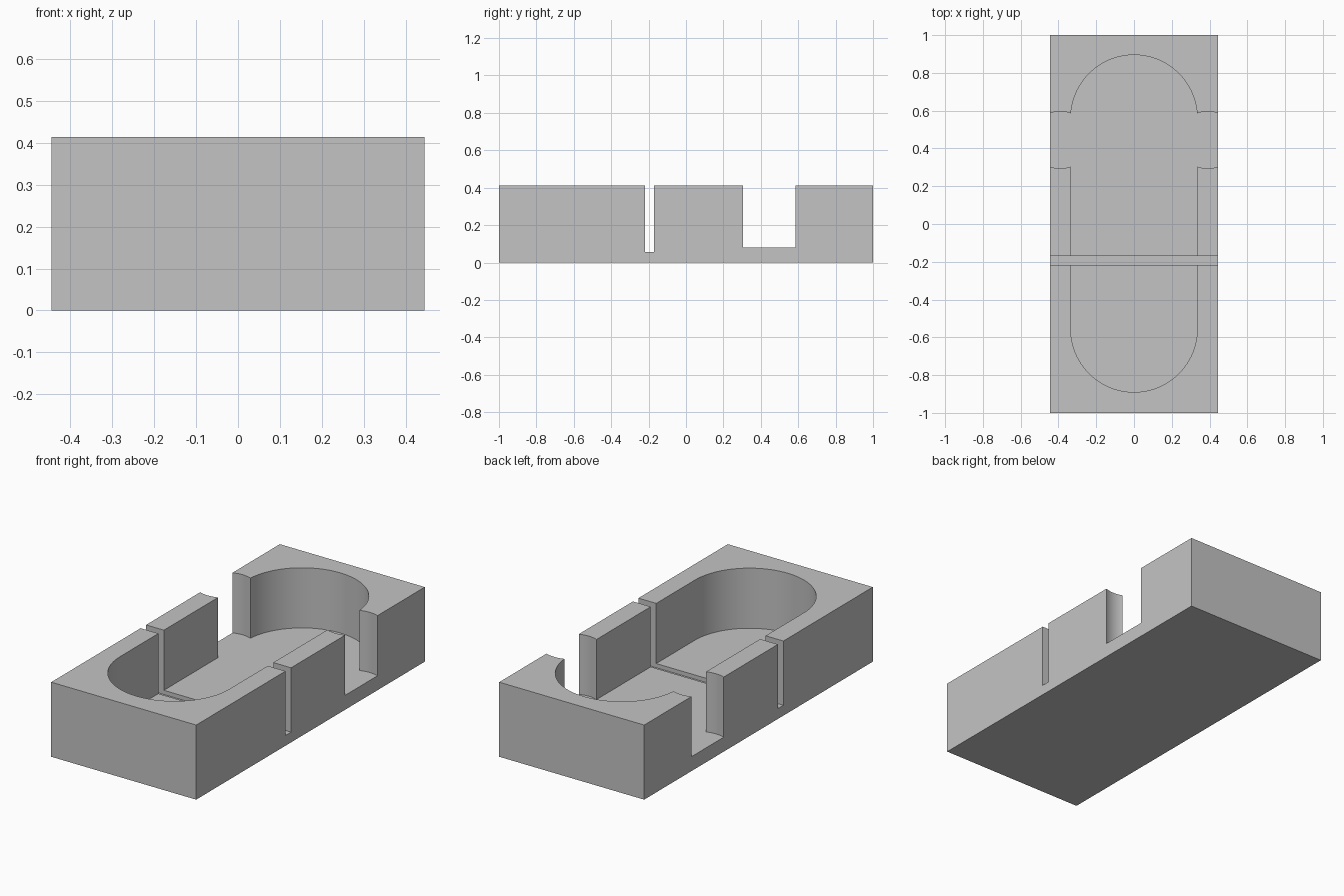
import bpy, bmesh, math

if "Cube" in bpy.data.objects:
    bpy.data.objects.remove(bpy.data.objects["Cube"])

W, L, H = 0.444, 1.0, 0.413      # half width, half length, height
FLOOR, SLOT_FLOOR = 0.08, 0.057
TOP = 0.6                        # cutters reach above the block

grey = bpy.data.materials.new("grey")
grey.diffuse_color = (0.55, 0.55, 0.55, 1)
grey.use_nodes = True
grey.node_tree.nodes["Principled BSDF"].inputs["Base Color"].default_value = grey.diffuse_color


def prism(name, outline, z0, z1):
    """Extrude a counter-clockwise outline from z0 up to z1."""
    bm = bmesh.new()
    base = bm.faces.new([bm.verts.new((x, y, z0)) for x, y in outline])
    ext = bmesh.ops.extrude_face_region(bm, geom=[base], use_keep_orig=True)
    verts = [v for v in ext["geom"] if isinstance(v, bmesh.types.BMVert)]
    bmesh.ops.translate(bm, verts=verts, vec=(0, 0, z1 - z0))
    bmesh.ops.recalc_face_normals(bm, faces=bm.faces)
    mesh = bpy.data.meshes.new(name)
    bm.to_mesh(mesh)
    bm.free()
    mesh.materials.append(grey)
    obj = bpy.data.objects.new(name, mesh)
    bpy.context.collection.objects.link(obj)
    return obj


def box(x, y0, y1):
    return [(-x, y0), (x, y0), (x, y1), (-x, y1)]


def arc(cx, cy, r, start, end, n):
    angles = [math.radians(start + (end - start) * i / n) for i in range(n + 1)]
    return [(cx + r * math.cos(a), cy + r * math.sin(a)) for a in angles]


# Solid block
block = prism("tray_block", box(W, -L, L), 0, H)

# Long pocket with rounded ends
R = 0.335
pocket = arc(0, 0.56, R, 0, 180, 48) + arc(0, -0.555, R, 180, 360, 48)
cutters = [prism("pocket_cutter", pocket, FLOOR, TOP)]

# Round finger notches through both side walls
for side in (-1, 1):
    notch = arc(side * 0.39, 0.445, 0.151, 0, 360, 64)[:-1]
    cutters.append(prism("finger_notch_cutter", notch, FLOOR, TOP))

# Narrow divider slot across the full width
cutters.append(prism("divider_slot_cutter", box(0.6, -0.218, -0.17), SLOT_FLOOR, TOP))

# Cut the block, then drop the cutters
bpy.context.view_layer.objects.active = block
block.select_set(True)
for cutter in cutters:
    mod = block.modifiers.new("cut", 'BOOLEAN')
    mod.operation = 'DIFFERENCE'
    mod.solver = 'EXACT'
    mod.object = cutter
    bpy.ops.object.modifier_apply(modifier=mod.name)
    bpy.data.objects.remove(cutter)

# Smooth curved walls, sharp corners
bpy.ops.object.shade_smooth_by_angle(angle=math.radians(25))
